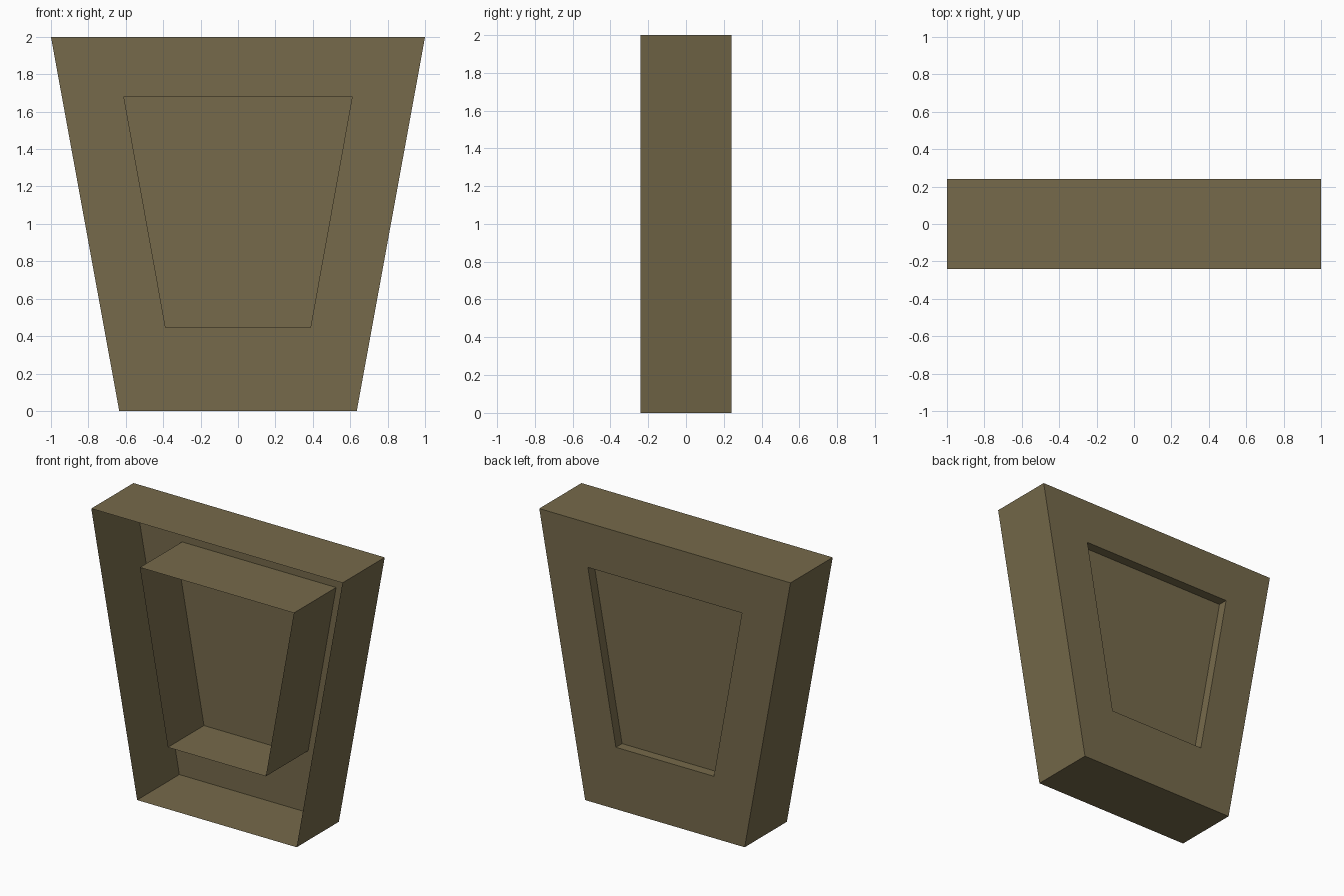
import bpy
import bmesh

if "Cube" in bpy.data.objects:
    bpy.data.objects.remove(bpy.data.objects["Cube"])

FRONT, BACK, PANEL = -0.24, 0.24, 0.17

# One flat olive-brown colour
olive = bpy.data.materials.new("olive_brown")
olive.diffuse_color = (0.181, 0.144, 0.070, 1.0)
olive.use_nodes = True
olive.node_tree.nodes["Principled BSDF"].inputs["Base Color"].default_value = olive.diffuse_color

# Trapezoid profiles: half width at bottom, half width at top, bottom z, top z
OUTER = (0.635, 1.0, 0.0, 2.0)
INNER = (0.39, 0.613, 0.445, 1.68)


def ring(bm, profile, y):
    """Four corner vertices of a trapezoid at depth y."""
    low, high, z0, z1 = profile
    return [bm.verts.new((x, y, z)) for x, z in
            ((-low, z0), (low, z0), (high, z1), (-high, z1))]


def bridge(bm, a, b):
    """Four quads between two rings."""
    for i in range(4):
        j = (i + 1) % 4
        bm.faces.new((a[i], a[j], b[j], b[i]))


def finish(bm, name):
    mesh = bpy.data.meshes.new(name)
    bm.to_mesh(mesh)
    bm.free()
    mesh.materials.append(olive)
    obj = bpy.data.objects.new(name, mesh)
    bpy.context.collection.objects.link(obj)


# Thin outer shell: open at the front, ring-shaped back face
bm = bmesh.new()
outer_front = ring(bm, OUTER, FRONT)
outer_back = ring(bm, OUTER, BACK)
inner_back = ring(bm, INNER, BACK)
bridge(bm, outer_front, outer_back)
bridge(bm, outer_back, inner_back)
finish(bm, "outer_shell")

# Inner sleeve running the full depth, open at the front
bm = bmesh.new()
bridge(bm, ring(bm, INNER, BACK), ring(bm, INNER, PANEL))
bridge(bm, ring(bm, INNER, FRONT), ring(bm, INNER, PANEL))
finish(bm, "inner_sleeve")

# Panel closing the sleeve, slightly recessed from the back
bm = bmesh.new()
bm.faces.new(reversed(ring(bm, INNER, PANEL)))
finish(bm, "recessed_panel")
